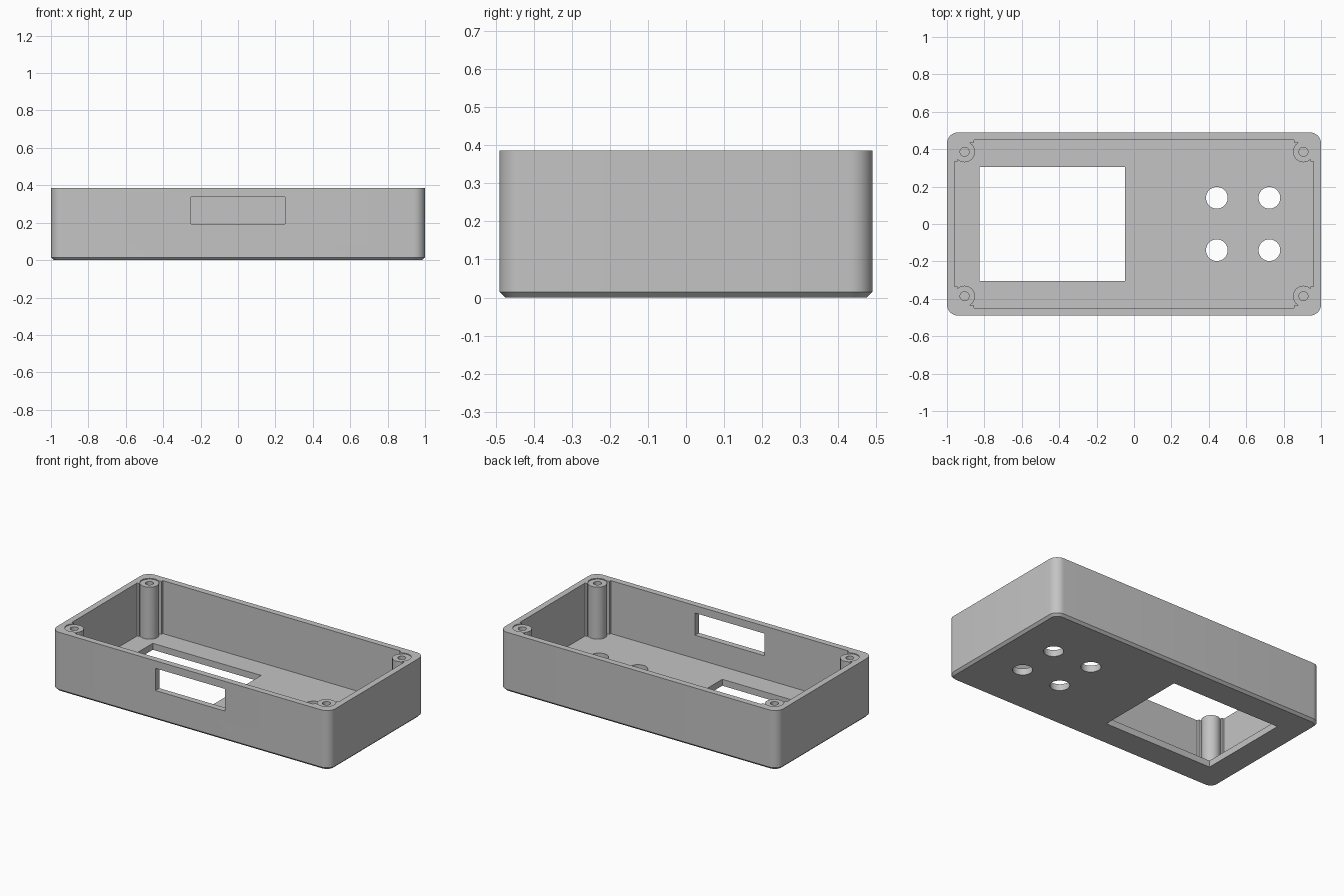
import bpy, bmesh, math

if "Cube" in bpy.data.objects:
    bpy.data.objects.remove(bpy.data.objects["Cube"], do_unlink=True)

HX, HY, HEIGHT = 1.0, 0.49, 0.386
WALL, FLOOR, CHAMFER, RADIUS = 0.04, 0.042, 0.015, 0.06
POST_X, POST_Y, POST_R, POST_TOP = 0.906, 0.386, 0.056, 0.38

grey = bpy.data.materials.new("plain grey")
grey.use_nodes = True
grey.diffuse_color = (0.55, 0.55, 0.55, 1)
grey.node_tree.nodes["Principled BSDF"].inputs["Base Color"].default_value = (0.55, 0.55, 0.55, 1)


def finish(name, bm):
    bmesh.ops.recalc_face_normals(bm, faces=bm.faces)
    mesh = bpy.data.meshes.new(name)
    bm.to_mesh(mesh)
    bm.free()
    mesh.materials.append(grey)
    obj = bpy.data.objects.new(name, mesh)
    bpy.context.collection.objects.link(obj)
    return obj


def box(name, x0, x1, y0, y1, z0, z1):
    bm = bmesh.new()
    bmesh.ops.create_cube(bm, size=1)
    for v in bm.verts:
        v.co = ((x0 + x1) / 2 + v.co.x * (x1 - x0),
                (y0 + y1) / 2 + v.co.y * (y1 - y0),
                (z0 + z1) / 2 + v.co.z * (z1 - z0))
    return finish(name, bm)


def cylinder(name, x, y, r, z0, z1):
    bm = bmesh.new()
    bmesh.ops.create_cone(bm, cap_ends=True, segments=40, radius1=r, radius2=r, depth=z1 - z0)
    bmesh.ops.translate(bm, verts=bm.verts, vec=(x, y, (z0 + z1) / 2))
    return finish(name, bm)


def cut(target, tool):
    mod = target.modifiers.new("cut", 'BOOLEAN')
    mod.operation, mod.solver, mod.object = 'DIFFERENCE', 'EXACT', tool
    bpy.context.view_layer.objects.active = target
    bpy.ops.object.modifier_apply(modifier=mod.name)
    bpy.data.objects.remove(tool, do_unlink=True)


def rounded_ring(bm, inset, z):
    ring, r = [], RADIUS - inset
    for i, (sx, sy) in enumerate([(1, 1), (-1, 1), (-1, -1), (1, -1)]):
        for k in range(11):
            a = math.pi / 2 * (i + k / 10)
            ring.append(bm.verts.new((sx * (HX - RADIUS) + r * math.cos(a),
                                      sy * (HY - RADIUS) + r * math.sin(a), z)))
    return ring


# Outer body with rounded corners and a chamfered base
bm = bmesh.new()
rings = [rounded_ring(bm, CHAMFER, 0), rounded_ring(bm, 0, CHAMFER), rounded_ring(bm, 0, HEIGHT)]
for low, high in zip(rings, rings[1:]):
    for i in range(len(low)):
        j = (i + 1) % len(low)
        bm.faces.new((low[i], low[j], high[j], high[i]))
bm.faces.new(rings[0])
bm.faces.new(rings[-1])
case = finish("case_shell", bm)

# Cavity, leaving corner gussets and screw posts standing
ix, iy = HX - WALL, HY - WALL
corners = [(sx, sy) for sx in (-1, 1) for sy in (-1, 1)]
cavity = box("cavity_cutter", -ix, ix, -iy, iy, FLOOR, 0.6)
for sx, sy in corners:
    for x0, y0 in ((POST_X, POST_Y), (0.945, 0.335), (0.855, 0.436)):
        xs = sorted((sx * x0, sx * HX))
        ys = sorted((sy * y0, sy * HY))
        cut(cavity, box("gusset", *xs, *ys, 0, 0.7))
    cut(cavity, cylinder("post", sx * POST_X, sy * POST_Y, POST_R, 0, POST_TOP))
cut(case, cavity)

# Post tops sit just below the rim, each with a screw bore
for sx, sy in corners:
    x, y = sx * POST_X, sy * POST_Y
    cut(case, cylinder("post_recess", x, y, POST_R, POST_TOP, 0.6))
    cut(case, cylinder("screw_bore", x, y, 0.024, 0.1, 0.6))

# Screen window, button holes and front slot
cut(case, box("screen_window", -0.826, -0.047, -0.305, 0.305, -0.1, 0.1))
for x in (0.443, 0.724):
    for y in (-0.14, 0.14):
        cut(case, cylinder("button_hole", x, y, 0.058, -0.1, 0.1))
cut(case, box("front_slot", -0.25, 0.25, -0.6, -0.4, 0.193, 0.337))

case.select_set(True)
bpy.context.view_layer.objects.active = case
bpy.ops.object.shade_smooth_by_angle(angle=math.radians(30))
